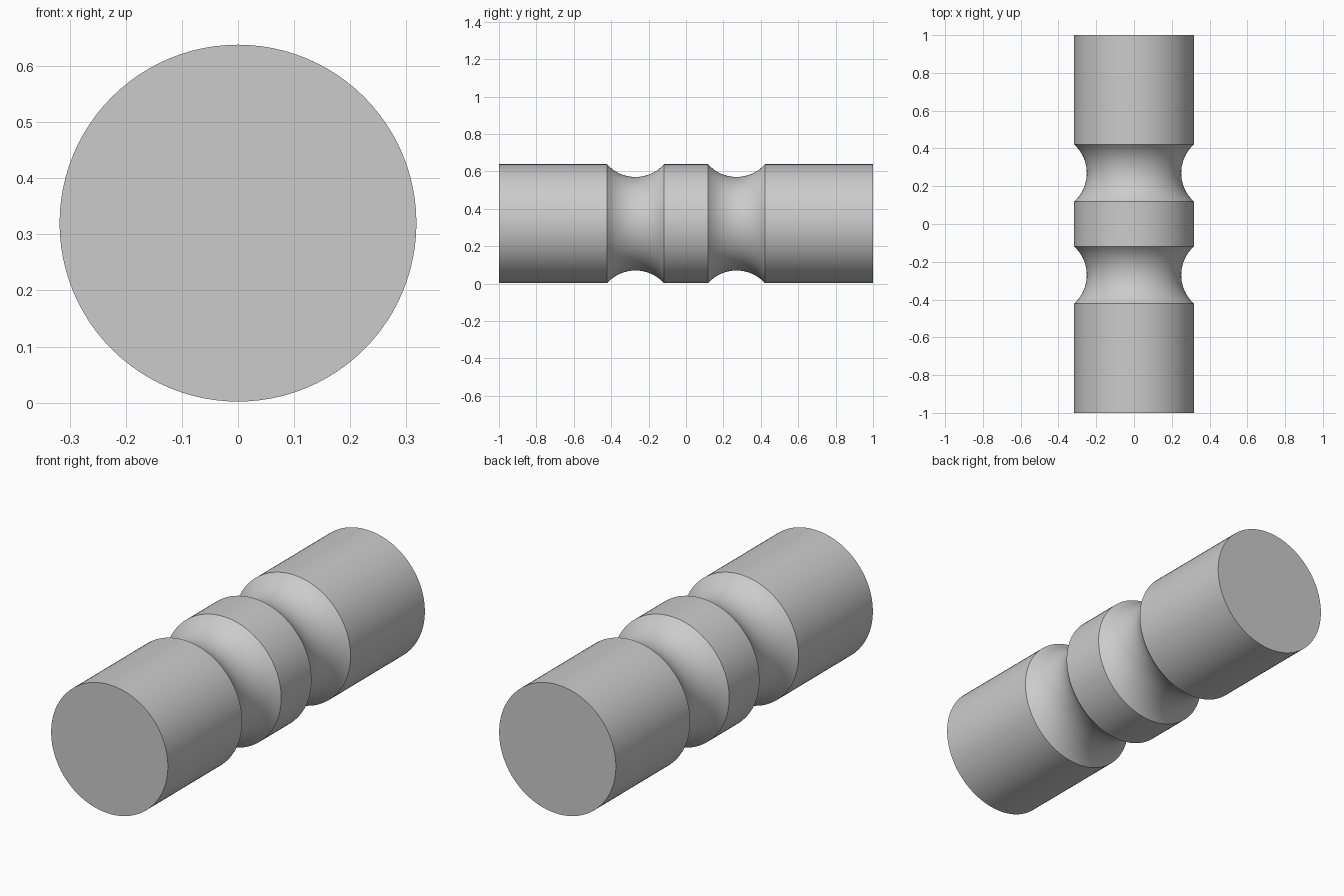
import bpy, bmesh, math
from mathutils import Matrix, Vector

cube = bpy.data.objects.get("Cube")
if cube:
    bpy.data.objects.remove(cube, do_unlink=True)

RADIUS, HALF_LENGTH, CENTRE_Z = 0.318, 1.0, 0.32
GROOVE_Y, GROOVE_HALF, GROOVE_DEPTH = 0.27, 0.152, 0.068
SEGMENTS, ARC_STEPS = 96, 20

grey = bpy.data.materials.new("plain grey")
grey.use_nodes = True
colour = (0.6, 0.6, 0.6, 1)
grey.diffuse_color = colour
grey.node_tree.nodes["Principled BSDF"].inputs["Base Color"].default_value = colour


def groove(centre):
    """Circular-arc groove as (radius, y) points, in order of rising y."""
    arc = (GROOVE_HALF ** 2 + GROOVE_DEPTH ** 2) / (2 * GROOVE_DEPTH)
    spread = math.asin(GROOVE_HALF / arc)
    middle = RADIUS - GROOVE_DEPTH + arc
    angles = [spread * (2 * i / ARC_STEPS - 1) for i in range(ARC_STEPS + 1)]
    return [(middle - arc * math.cos(a), centre + arc * math.sin(a)) for a in angles]


# Half outline of the roller, from the front cap to the back cap
profile = [(0, -HALF_LENGTH), (RADIUS, -HALF_LENGTH)]
profile += groove(-GROOVE_Y) + groove(GROOVE_Y)
profile += [(RADIUS, HALF_LENGTH), (0, HALF_LENGTH)]

# Turn the outline around the long axis
bm = bmesh.new()
verts = [bm.verts.new((r, y, 0)) for r, y in profile]
edges = [bm.edges.new(pair) for pair in zip(verts, verts[1:])]
bmesh.ops.spin(bm, geom=verts + edges, cent=(0, 0, 0), axis=(0, 1, 0),
               angle=math.tau, steps=SEGMENTS, use_duplicate=False)
bmesh.ops.remove_doubles(bm, verts=bm.verts, dist=0.0001)
bmesh.ops.recalc_face_normals(bm, faces=bm.faces)
bmesh.ops.transform(bm, matrix=Matrix.Translation(Vector((0, 0, CENTRE_Z))), verts=bm.verts)

mesh = bpy.data.meshes.new("grooved_roller")
bm.to_mesh(mesh)
bm.free()
mesh.materials.append(grey)
roller = bpy.data.objects.new("grooved_roller", mesh)
bpy.context.collection.objects.link(roller)

# Smooth the curved faces and keep the rims crisp
bpy.ops.object.select_all(action="DESELECT")
roller.select_set(True)
bpy.context.view_layer.objects.active = roller
bpy.ops.object.shade_smooth_by_angle(angle=math.radians(30))
